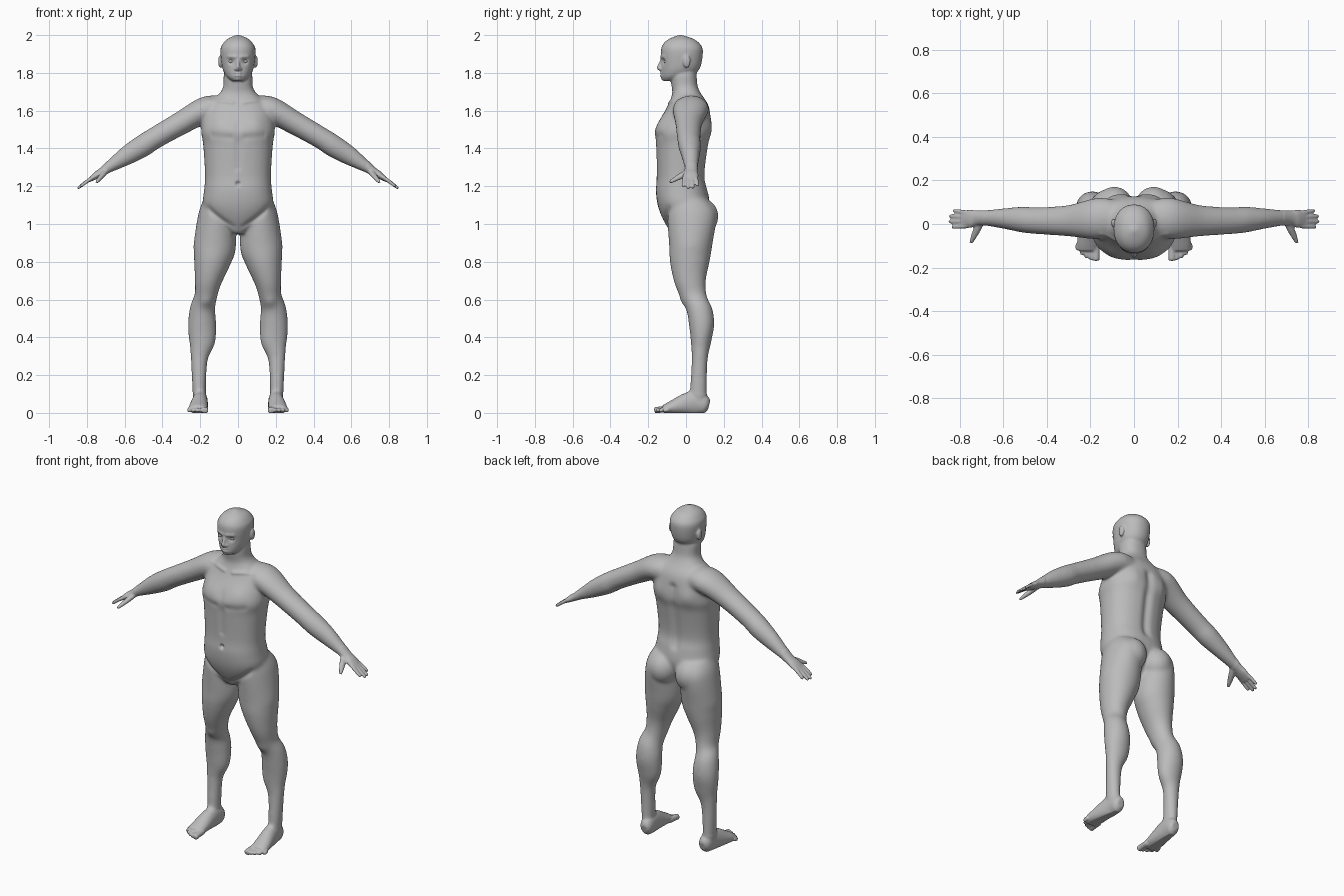
import bpy
import bmesh
import math
from mathutils import Vector, Matrix

cube = bpy.data.objects.get("Cube")
if cube:
    bpy.data.objects.remove(cube)

X, Y = Vector((1, 0, 0)), Vector((0, 1, 0))
SIDES, STEPS = 28, 8
bm = bmesh.new()


def spline(rows):
    """Catmull-Rom interpolation through rows of equal length."""
    out = []
    last = len(rows) - 1
    for i in range(last):
        quad = [rows[max(i - 1, 0)], rows[i], rows[i + 1], rows[min(i + 2, last)]]
        for k in range(STEPS):
            t = k / STEPS
            out.append([b + t / 2 * (c - a + t * (2 * a - 5 * b + 4 * c - d
                        + t * (3 * (b - c) + d - a))) for a, b, c, d in zip(*quad)])
    return out + [list(rows[last])]


def loft(rows, across=Y, power=2):
    """Skin rows of (x, y, z, radius along 'across', other radius)."""
    rows = spline(rows)
    centres = [Vector(row[:3]) for row in rows]
    rings = []
    for i, row in enumerate(rows):
        along = centres[min(i + 1, len(rows) - 1)] - centres[max(i - 1, 0)]
        other = along.cross(across).normalized()
        ring = []
        for k in range(SIDES):
            angle = math.tau * k / SIDES
            c, s = math.cos(angle), math.sin(angle)
            u = math.copysign(abs(c) ** (2 / power), c) * row[3]
            v = math.copysign(abs(s) ** (2 / power), s) * row[4]
            ring.append(bm.verts.new(centres[i] + across * u + other * v))
        rings.append(ring)
    for low, high in zip(rings, rings[1:]):
        for k in range(SIDES):
            n = (k + 1) % SIDES
            bm.faces.new((low[k], low[n], high[n], high[k]))
    bm.faces.new(rings[0][::-1])
    bm.faces.new(rings[-1])


def upright(rows, power=2):
    """Loft level sections given as (z, x min, x max, y front, y back)."""
    loft([((left + right) / 2, (front + back) / 2, z,
           (back - front) / 2, (right - left) / 2)
          for z, left, right, front, back in rows], Y, power)


def centred(rows, power):
    """Loft midline sections given as (z, half width, y front, y back)."""
    upright([(z, -half, half, front, back) for z, half, front, back in rows], power)


def blob(centre, size, target):
    """Add an ellipsoid."""
    place = Matrix.Translation(centre) @ Matrix.Diagonal((*size, 1))
    bmesh.ops.create_uvsphere(target, u_segments=24, v_segments=16,
                              radius=1, matrix=place)


# Leg and buttock
upright([
    (1.13, .04, .18, -.09, .11), (1.05, .02, .21, -.1, .16),
    (.89, .01, .235, -.09, .14), (.8, .04, .235, -.085, .125),
    (.7, .085, .23, -.065, .105), (.62, .11, .23, -.035, .11),
    (.55, .12, .255, 0, .14), (.47, .115, .265, .015, .15),
    (.38, .12, .26, .025, .135), (.28, .16, .25, .03, .115),
    (.1, .17, .24, .02, .11), (.03, .17, .23, .03, .11)])
blob((.09, .085, 1.04), (.085, .087, .095), bm)

# Foot and toes
loft([(.195, .122, .04, .02, .025), (.197, .1, .045, .036, .05),
      (.2, .04, .055, .04, .065), (.21, -.07, .03, .05, .037),
      (.212, -.12, .018, .047, .022)], X)
for i in range(5):
    x, tip = .174 + .021 * i, -.168 + .003 * i * i
    r = .011 if i else .017
    loft([(x, -.09, .02, r, r), (x, tip + .02, .016, r, r),
          (x, tip + .004, .012, r, r), (x, tip, .011, r / 2, r / 2)], X)

# Arm running into the palm
loft([(.08, .03, 1.61, .08, .065), (.17, .025, 1.605, .095, .07),
      (.3, .015, 1.535, .072, .062), (.44, .015, 1.455, .062, .058),
      (.51, .02, 1.41, .06, .059), (.6, .025, 1.355, .047, .049),
      (.71, .028, 1.283, .034, .024), (.75, .024, 1.258, .042, .019),
      (.79, .022, 1.23, .04, .01)])

# Fingers and thumb
for i in range(4):
    reach = .85 - .008 * (i - 1.4) ** 2
    base, tip = -.01 + .021 * i, -.014 + .025 * i
    drop = 1.187 + (.85 - reach) * .7
    loft([(.765, base, 1.249, .01, .01),
          ((.765 + reach) / 2, (base + tip) / 2, (1.253 + drop) / 2, .01, .01),
          (reach - .006, tip, drop + .005, .009, .008),
          (reach, tip, drop, .005, .004)])
loft([(.7, .015, 1.28, .018, .015), (.722, -.03, 1.253, .018, .014),
      (.745, -.08, 1.225, .01, .009), (.748, -.088, 1.221, .005, .005)],
     Vector((.8, .3, -.5)).normalized())

# Ear and nostril wing
blob((.094, .004, 1.86), (.011, .02, .034), bm)
blob((.012, -.132, 1.821), (.009, .011, .008), bm)

# Mirror everything so far to the other side
copy = bmesh.ops.duplicate(bm, geom=bm.verts[:] + bm.edges[:] + bm.faces[:])["geom"]
for item in copy:
    if isinstance(item, bmesh.types.BMVert):
        item.co.x *= -1

# Torso and neck
centred([
    (.95, .04, -.08, .05), (1.03, .14, -.125, .1), (1.1, .185, -.15, .125),
    (1.18, .18, -.16, .115), (1.26, .175, -.155, .1), (1.42, .185, -.16, .12),
    (1.5, .195, -.165, .137), (1.62, .17, -.1, .122), (1.69, .1, -.073, .08),
    (1.73, .078, -.077, .062), (1.79, .075, -.08, .056), (1.84, .06, -.06, .05)], 2.3)

# Head
centred([
    (1.757, .03, -.118, -.04), (1.775, .055, -.128, .01), (1.8, .073, -.13, .055),
    (1.84, .086, -.13, .08), (1.92, .094, -.133, .09), (1.955, .08, -.12, .073),
    (1.98, .056, -.09, .04), (2, .012, -.04, -.02)], 2.15)

# Nose and lips
loft([(0, -.122, 1.875, .012, .008), (0, -.132, 1.848, .014, .009),
      (0, -.138, 1.826, .018, .012), (0, -.132, 1.813, .014, .01)])
for z in (1.798, 1.786):
    blob((0, -.127, z), (.022, .012, .006), bm)

# Fuse the parts into one skin
bmesh.ops.recalc_face_normals(bm, faces=bm.faces[:])
rough = bpy.data.meshes.new("body_rough")
bm.to_mesh(rough)
bm.free()
body = bpy.data.objects.new("body", rough)
bpy.context.collection.objects.link(body)
fuse = body.modifiers.new("fuse", "REMESH")
fuse.mode = "VOXEL"
fuse.voxel_size = .005
bpy.context.view_layer.update()
graph = bpy.context.evaluated_depsgraph_get()
skin = bpy.data.meshes.new_from_object(body.evaluated_get(graph))
body.modifiers.clear()
body.data = skin
bpy.data.meshes.remove(rough)
bm = bmesh.new()
bm.from_mesh(skin)


def relax(verts, times):
    for _ in range(times):
        bmesh.ops.smooth_vert(bm, verts=verts, factor=.5, use_axis_x=True,
                              use_axis_y=True, use_axis_z=True)


def stroke(start, radius, depth, end=None):
    """Push the skin along y near a line, equally on both sides."""
    start = Vector(start)
    line = Vector(end) - start if end else Vector()
    for v in bm.verts:
        p = Vector((abs(v.co.x), v.co.y, v.co.z)) - start
        if end:
            p -= line * min(max(p.dot(line) / line.length_squared, 0), 1)
        if p.length < radius * 3:
            v.co.y += depth * math.exp(-p.length_squared / radius ** 2)


# Blend the joins, gently on face, hands and feet
relax(bm.verts[:], 3)
relax([v for v in bm.verts if .1 < v.co.z < 1.74 and abs(v.co.x) < .69], 28)
relax([v for v in bm.verts if v.co.z > 1.89 or (v.co.z > 1.7 and v.co.y > .03)], 10)

# Back: spine groove and shoulder blades
stroke((0, .13, 1.56), .025, -.013, end=(0, .1, 1.2))
stroke((.1, .13, 1.52), .05, .009)

# Front: navel, breastbone, chest, collarbones, groin creases, kneecaps
stroke((0, -.157, 1.213), .011, .016)
stroke((0, -.16, 1.6), .018, .005, end=(0, -.16, 1.3))
stroke((.1, -.14, 1.54), .05, -.008)
stroke((.04, -.16, 1.46), .02, .005, end=(.13, -.13, 1.47))
stroke((.03, -.09, 1.645), .012, -.006, end=(.15, -.05, 1.66))
stroke((.03, -.11, .98), .016, .008, end=(.16, -.1, 1.08))
stroke((.17, -.01, .59), .03, -.007)

# Face: eye sockets, brow, mouth line, chin
stroke((.036, -.12, 1.861), .015, .012)
stroke((.014, -.13, 1.884), .01, -.005, end=(.05, -.115, 1.886))
stroke((0, -.137, 1.792), .004, .005, end=(.02, -.13, 1.792))
stroke((0, -.122, 1.768), .015, -.006)

# Flat soles
for v in bm.verts:
    v.co.z = max(v.co.z, 0)
bm.to_mesh(skin)
bm.free()

# One plain grey for everything
grey = bpy.data.materials.new("grey_skin")
grey.use_nodes = True
tone = (.5, .5, .5, 1)
grey.diffuse_color = tone
grey.node_tree.nodes["Principled BSDF"].inputs["Base Color"].default_value = tone

# Eyes
for name, side in (("left_eye", 1), ("right_eye", -1)):
    ball = bmesh.new()
    blob((side * .036, -.102, 1.861), (.017, .015, .011), ball)
    mesh = bpy.data.meshes.new(name)
    ball.to_mesh(mesh)
    ball.free()
    bpy.context.collection.objects.link(bpy.data.objects.new(name, mesh))
    mesh.materials.append(grey)
    mesh.shade_smooth()

skin.materials.clear()
skin.materials.append(grey)
skin.shade_smooth()
